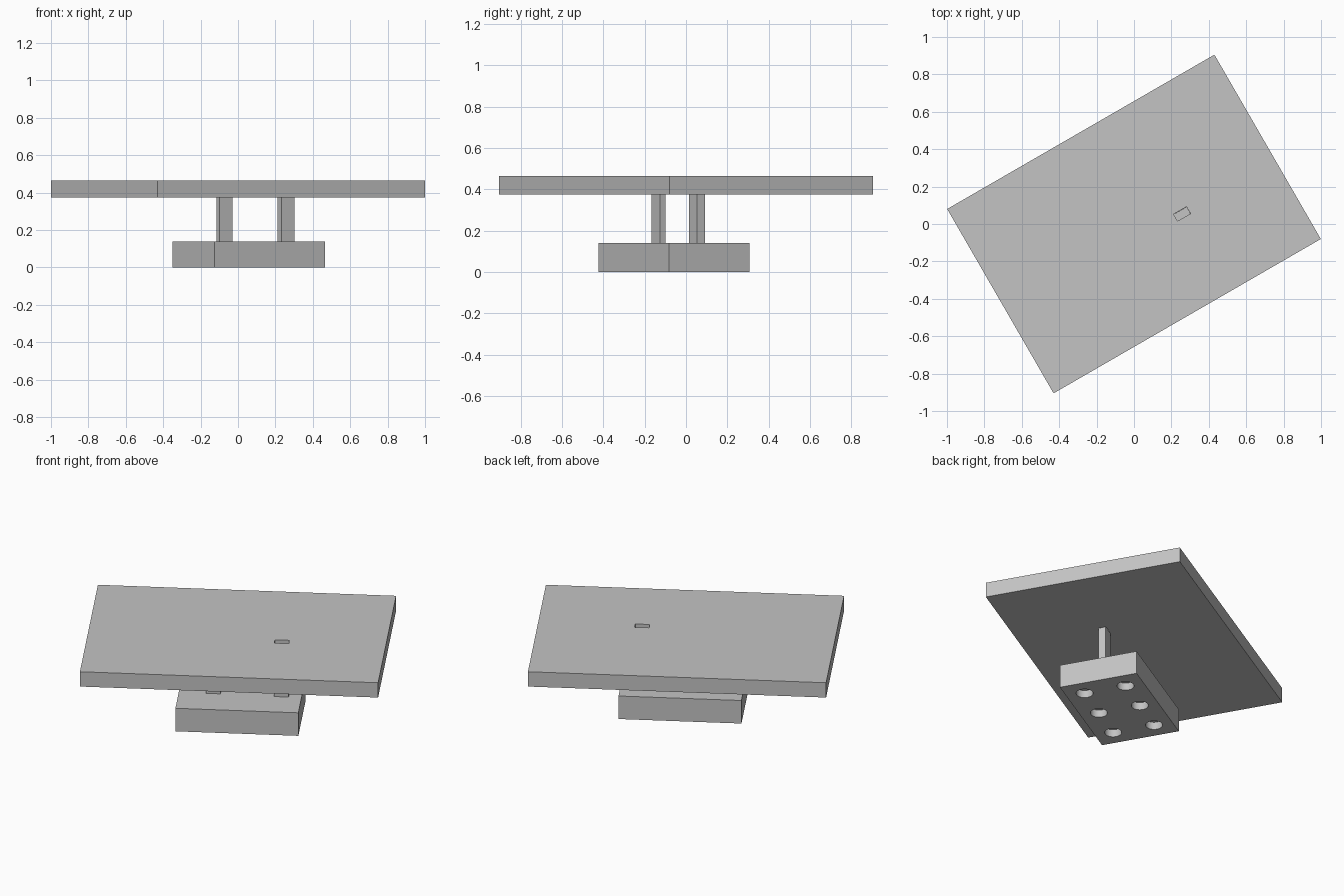
import bpy
import math
from mathutils import Matrix, Vector

default_cube = bpy.data.objects.get("Cube")
if default_cube:
    bpy.data.objects.remove(default_cube, do_unlink=True)

TURN = math.radians(30)
BASE_CENTRE = Vector((0.057, -0.058))

grey = bpy.data.materials.new("plain grey")
grey.use_nodes = True
grey.diffuse_color = (0.55, 0.55, 0.55, 1)
grey.node_tree.nodes["Principled BSDF"].inputs["Base Color"].default_value = (0.55, 0.55, 0.55, 1)


def box(name, centre, length, width, bottom, top):
    """Turned box between two heights."""
    bpy.ops.mesh.primitive_cube_add(size=1)
    ob = bpy.context.object
    ob.name = name
    ob.data.transform(Matrix.Diagonal((length, width, top - bottom, 1)))
    ob.location = (centre[0], centre[1], (bottom + top) / 2)
    ob.rotation_euler.z = TURN
    ob.data.materials.append(grey)
    return ob


def cut(ob, cutter):
    """Subtract the cutter and discard it."""
    bpy.context.view_layer.update()
    mod = ob.modifiers.new("cut", "BOOLEAN")
    mod.operation = "DIFFERENCE"
    mod.solver = "EXACT"
    mod.object = cutter
    bpy.context.view_layer.objects.active = ob
    bpy.ops.object.modifier_apply(modifier=mod.name)
    bpy.data.objects.remove(cutter, do_unlink=True)


# Table plate with a slot over one post
plate = box("top_plate", (0, 0), 1.65, 1.138, 0.375, 0.465)
cut(plate, box("slot_cutter", (0.257, 0.054), 0.08, 0.043, 0.34, 0.5))

# Two upright posts
box("left_post", (0.257, 0.053), 0.08, 0.043, 0.14, 0.375)
box("right_post", (-0.072, -0.133), 0.08, 0.032, 0.14, 0.375)

# Base block with six round sockets underneath
base = box("base_block", BASE_CENTRE, 0.68, 0.45, 0, 0.14)
spin = Matrix.Rotation(TURN, 2)
for u in (-0.23, 0, 0.23):
    for v in (-0.12, 0.12):
        spot = BASE_CENTRE + spin @ Vector((u, v))
        bpy.ops.mesh.primitive_cylinder_add(vertices=32, radius=0.047, depth=0.09,
                                            location=(spot.x, spot.y, 0))
        cut(base, bpy.context.object)

bpy.ops.object.select_all(action="DESELECT")
base.select_set(True)
bpy.context.view_layer.objects.active = base
bpy.ops.object.shade_smooth_by_angle(angle=math.radians(30))
